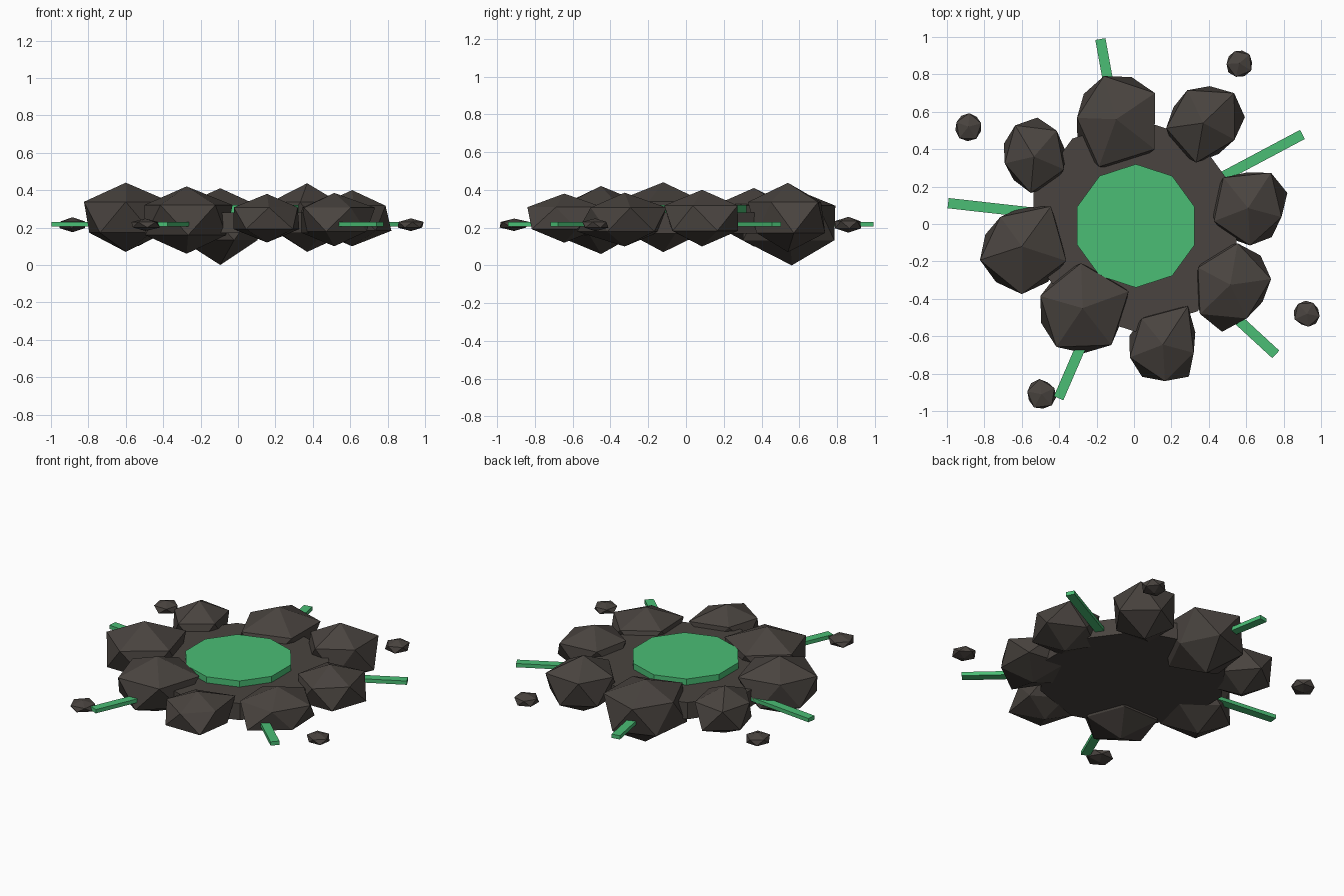
import bpy, bmesh, math, random
from math import sin, cos, radians

if "Cube" in bpy.data.objects:
    bpy.data.objects.remove(bpy.data.objects["Cube"])

random.seed(4)


def material(name, color):
    m = bpy.data.materials.new(name)
    m.diffuse_color = (*color, 1)
    m.use_nodes = True
    m.node_tree.nodes["Principled BSDF"].inputs["Base Color"].default_value = m.diffuse_color
    return m


STONE = material("dark_stone", (0.067, 0.057, 0.050))
GREEN = material("green_glow", (0.069, 0.515, 0.178))


def add_object(name, bm, mat):
    bmesh.ops.recalc_face_normals(bm, faces=bm.faces[:])
    mesh = bpy.data.meshes.new(name)
    bm.to_mesh(mesh)
    bm.free()
    mesh.materials.append(mat)
    ob = bpy.data.objects.new(name, mesh)
    bpy.context.collection.objects.link(ob)
    return ob


def disc(name, cx, cy, radius, z0, z1, mat, sides=10):
    """Flat prism with one corner pointing to +y."""
    bm = bmesh.new()
    angles = [radians(90 + 360 * i / sides) for i in range(sides)]
    low, high = [[bm.verts.new((cx + radius * cos(a), cy + radius * sin(a), z))
                  for a in angles] for z in (z0, z1)]
    bm.faces.new(low[::-1])
    bm.faces.new(high)
    for i in range(sides):
        j = (i + 1) % sides
        bm.faces.new((low[i], low[j], high[j], high[i]))
    return add_object(name, bm, mat)


def rock(name, x, y, z0, z1, phase, radii):
    """Twenty-sided stone: two poles and ten rim corners, alternately high and low."""
    mid = (z0 + z1) / 2 if z0 > 0.05 else 0.24
    bm = bmesh.new()
    for z in (z0, z1):
        bm.verts.new((x, y, z))
    for i, r in enumerate(radii):
        a = radians(phase + 36 * i)
        end = z1 if i % 2 == 0 else z0
        bm.verts.new((x + r * cos(a), y + r * sin(a), mid + 0.447 * (end - mid)))
    bmesh.ops.convex_hull(bm, input=bm.verts[:])
    return add_object(name, bm, STONE)


def strip(name, angle, r0, r1, width=0.055, z0=0.205, z1=0.23):
    """Radial bar running out from the centre."""
    bm = bmesh.new()
    bmesh.ops.create_cube(bm, size=1)
    c, s = cos(radians(angle)), sin(radians(angle))
    for v in bm.verts:
        u = (r0 + r1) / 2 + v.co.x * (r1 - r0)
        w = v.co.y * width
        v.co = (u * c - w * s, u * s + w * c, (z0 + z1) / 2 + v.co.z * (z1 - z0))
    return add_object(name, bm, GREEN)


# Central slab and pool
disc("base_slab", 0.005, -0.005, 0.57, 0.17, 0.28, STONE)
disc("pool", 0.01, -0.01, 0.33, 0.28, 0.32, GREEN)

# Ring of boulders: centre, bottom, top, rotation, rim radii
boulders = [
    (-0.095, 0.56, 0.0, 0.41, 34, (.25, .24, .24, .22, .21, .25, .27, .27, .26, .20)),
    (0.37, 0.54, 0.07, 0.437, 44, (.23, .20, .195, .18, .20, .21, .215, .185, .19, .225)),
    (0.61, 0.085, 0.10, 0.40, 57, (.225, .19, .21, .20, .195, .19, .20, .20, .185, .225)),
    (0.515, -0.325, 0.10, 0.385, 8, (.22, .225, .225, .21, .195, .195, .225, .255, .20, .195)),
    (0.155, -0.645, 0.12, 0.38, 57, (.245, .18, .18, .185, .19, .205, .195, .22, .17, .185)),
    (-0.275, -0.45, 0.06, 0.42, 20, (.262, .215, .24, .225, .235, .235, .25, .24, .25, .22)),
    (-0.60, -0.12, 0.07, 0.44, 54, (.265, .21, .195, .205, .235, .235, .255, .235, .25, .215)),
    (-0.535, 0.36, 0.10, 0.41, 49, (.185, .21, .195, .175, .16, .165, .195, .185, .175, .17)),
]
for i, b in enumerate(boulders):
    rock(f"boulder_{i + 1}", *b)

# Scattered pebbles: centre, radius, half height, rotation
pebbles = [(-0.885, 0.52, 0.077, 0.04, 15), (0.563, 0.86, 0.075, 0.042, 40),
           (0.925, -0.48, 0.072, 0.034, 60), (-0.495, -0.91, 0.08, 0.033, 25)]
for i, (x, y, r, h, phase) in enumerate(pebbles):
    rim = [r * random.uniform(0.88, 1.03) for _ in range(10)]
    rock(f"pebble_{i + 1}", x, y, 0.215 - h, 0.215 + h, phase, rim)

# Radiating cracks
for i, (angle, reach) in enumerate([(100.3, 1.005), (28, 1.02), (-42.6, 1.03),
                                    (-113.4, 1.015), (173.6, 1.0)]):
    strip(f"crack_{i + 1}", angle, 0.48, reach)
